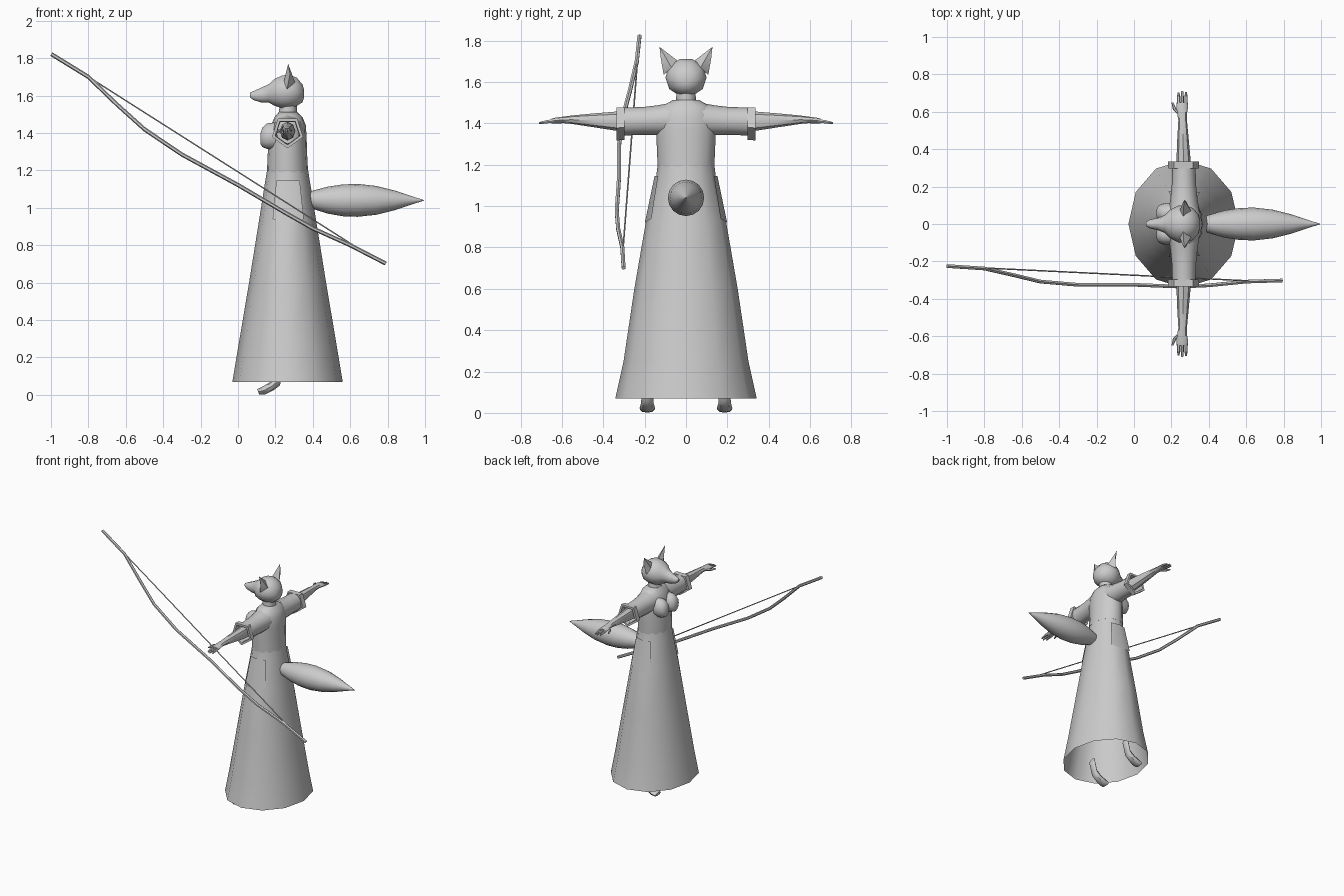
import bpy, bmesh, math
from mathutils import Vector

grey = bpy.data.materials.new("plain_grey")
grey.diffuse_color = (0.6, 0.6, 0.6, 1)


def finish(name, bm, angle=40):
    bmesh.ops.recalc_face_normals(bm, faces=bm.faces)
    mesh = bpy.data.meshes.new(name)
    bm.to_mesh(mesh)
    bm.free()
    mesh.materials.append(grey)
    ob = bpy.data.objects.new(name, mesh)
    bpy.context.collection.objects.link(ob)
    bpy.ops.object.select_all(action='DESELECT')
    ob.select_set(True)
    bpy.context.view_layer.objects.active = ob
    bpy.ops.object.shade_smooth_by_angle(angle=math.radians(angle))
    return ob


def loft(name, rings, u, v, sides=12, turn=0.0, caps=(True, True), angle=40):
    """Rings are (centre, radius along u, radius along v)."""
    u, v = Vector(u), Vector(v)
    bm = bmesh.new()
    rows = []
    for c, ru, rv in rings:
        angles = [turn + 2 * math.pi * i / sides for i in range(sides)]
        rows.append([bm.verts.new(Vector(c) + u * ru * math.cos(a) + v * rv * math.sin(a))
                     for a in angles])
    for a, b in zip(rows, rows[1:]):
        for i in range(sides):
            j = (i + 1) % sides
            bm.faces.new((a[i], a[j], b[j], b[i]))
    for row, cap in zip((rows[0], rows[-1]), caps):
        if cap:
            bm.faces.new(row)
    return finish(name, bm, angle)


def tube(name, points, radius, sides=6):
    """Rod along a path in the upright plane of the bow."""
    d = (Vector(points[-1]) - Vector(points[0])).normalized()
    side = d.cross(Vector((0, 1, 0))).normalized()
    return loft(name, [(p, radius, radius) for p in points], side, side.cross(d), sides)


def solid(name, verts, faces, angle=30):
    bm = bmesh.new()
    vs = [bm.verts.new(p) for p in verts]
    for f in faces:
        bm.faces.new([vs[i] for i in f])
    return finish(name, bm, angle)


X, Y, Z = (1, 0, 0), (0, 1, 0), (0, 0, 1)

# Long open skirt
loft("skirt", [((0.265, 0, z), rx, ry) for z, rx, ry in (
    (0.07, 0.295, 0.342), (0.25, 0.265, 0.302), (0.6, 0.206, 0.25),
    (0.93, 0.153, 0.193), (1.12, 0.123, 0.147), (1.2, 0.110, 0.137))],
    X, Y, 12, caps=(False, False))

# Torso and neck
loft("torso", [((x, 0, z), rx, ry) for z, x, rx, ry in (
    (1.19, 0.265, 0.110, 0.137), (1.28, 0.264, 0.106, 0.141),
    (1.37, 0.267, 0.100, 0.144), (1.44, 0.270, 0.093, 0.140),
    (1.485, 0.270, 0.075, 0.115), (1.512, 0.268, 0.05, 0.065))], X, Y, 16)
loft("neck", [((0.265, 0, 1.49), 0.05, 0.05), ((0.27, 0, 1.56), 0.045, 0.045)], X, Y)

# Head with pointed muzzle
loft("head", [((x, 0, z), ry, rz) for x, z, ry, rz in (
    (0.063, 1.603, 0.010, 0.013), (0.085, 1.600, 0.024, 0.026),
    (0.125, 1.603, 0.032, 0.042), (0.165, 1.612, 0.048, 0.052),
    (0.195, 1.617, 0.078, 0.075), (0.235, 1.620, 0.098, 0.092),
    (0.275, 1.622, 0.100, 0.094), (0.315, 1.620, 0.085, 0.079),
    (0.345, 1.612, 0.052, 0.050), (0.354, 1.610, 0.020, 0.020))], Y, Z, 10)

# Tail
loft("tail", [((x, 0, z), r, r) for x, z, r in (
    (0.36, 1.045, 0.035), (0.41, 1.043, 0.052), (0.48, 1.041, 0.072),
    (0.56, 1.040, 0.085), (0.64, 1.040, 0.088), (0.74, 1.040, 0.077),
    (0.84, 1.040, 0.052), (0.93, 1.040, 0.022), (0.995, 1.040, 0.001))], Y, Z, 16)

for s, label in ((-1, "right"), (1, "left")):
    # Ears, cupped toward the front
    solid(label + "_ear", [(0.262, s * 0.030, 1.695), (0.245, s * 0.075, 1.675),
                           (0.262, s * 0.108, 1.635), (0.305, s * 0.070, 1.670),
                           (0.278, s * 0.122, 1.715), (0.268, s * 0.128, 1.770)],
          [(0, 1, 5), (1, 2, 4), (1, 4, 5), (0, 5, 3), (3, 5, 4), (3, 4, 2), (0, 3, 2, 1)])
    # Bust
    loft(label + "_bust", [((x, s * 0.058, z), ry, rz) for x, z, ry, rz in (
        (0.20, 1.385, 0.055, 0.072), (0.155, 1.383, 0.052, 0.068),
        (0.130, 1.377, 0.040, 0.052), (0.119, 1.37, 0.018, 0.026))], Y, Z, 12)
    # Sleeve and pointed cuff
    loft(label + "_sleeve", [((0.267, s * y, z), rx, rz) for y, z, rx, rz in (
        (0.08, 1.420, 0.080, 0.078), (0.14, 1.415, 0.072, 0.072),
        (0.21, 1.412, 0.065, 0.067), (0.305, 1.409, 0.062, 0.068))], X, Z, 12,
        caps=(True, False))
    loft(label + "_cuff", [((0.265, s * y, 1.406), r, r) for y, r in (
        (0.298, 0.070), (0.298, 0.086), (0.335, 0.088), (0.335, 0.070), (0.298, 0.066))],
        X, Z, 5, turn=-math.pi / 2, caps=(False, False), angle=20)
    # Arm and palm
    loft(label + "_arm", [((x, s * y, z), rx, rz) for y, x, z, rx, rz in (
        (0.27, 0.265, 1.410, 0.042, 0.050), (0.34, 0.265, 1.411, 0.038, 0.046),
        (0.45, 0.262, 1.415, 0.031, 0.033), (0.555, 0.260, 1.418, 0.023, 0.020),
        (0.59, 0.257, 1.417, 0.026, 0.016), (0.63, 0.258, 1.414, 0.032, 0.014),
        (0.65, 0.258, 1.412, 0.030, 0.012))], X, Z, 8)
    # Fingers and thumb
    for i, (x, tip) in enumerate(((0.238, 0.702), (0.258, 0.712), (0.278, 0.705))):
        loft(f"{label}_finger_{i}", [((x, s * 0.635, 1.412), 0.0095, 0.010),
                                     ((x, s * 0.675, 1.408), 0.009, 0.009),
                                     ((x, s * tip, 1.401), 0.005, 0.005)], X, Z, 6)
    loft(label + "_thumb", [((0.245, s * 0.585, 1.413), 0.010, 0.010),
                            ((0.218, s * 0.612, 1.410), 0.010, 0.009),
                            ((0.205, s * 0.650, 1.405), 0.005, 0.005)], X, Z, 6)
    # Foot and ankle
    loft(label + "_foot", [((x, s * 0.187, z), ry, rx) for x, z, ry, rx in (
        (0.108, 0.016, 0.036, 0.016), (0.140, 0.024, 0.037, 0.022),
        (0.180, 0.046, 0.031, 0.024), (0.215, 0.075, 0.028, 0.026),
        (0.240, 0.165, 0.030, 0.024))], Y, (-0.35, 0, 0.937), 8)
    # Thin hip panel on the side of the skirt
    solid(label + "_hip_panel", [(0.205, s * 0.137, 1.145), (0.265, s * 0.152, 1.145),
                                 (0.330, s * 0.135, 1.145), (0.352, s * 0.167, 0.94),
                                 (0.265, s * 0.199, 0.92), (0.185, s * 0.173, 0.94)],
          [(0, 1, 4, 5), (1, 2, 3, 4)], 60)

# Bow and string
tube("bow", [(-0.998, -0.225, 1.822), (-0.80, -0.238, 1.70), (-0.65, -0.272, 1.555),
             (-0.50, -0.308, 1.42), (-0.30, -0.325, 1.285), (0, -0.325, 1.122),
             (0.25, -0.335, 0.975), (0.40, -0.328, 0.890), (0.60, -0.308, 0.800),
             (0.79, -0.302, 0.702)], 0.011)
tube("bowstring", [(-0.80, -0.235, 1.70), (0.66, -0.306, 0.772)], 0.004, 5)
